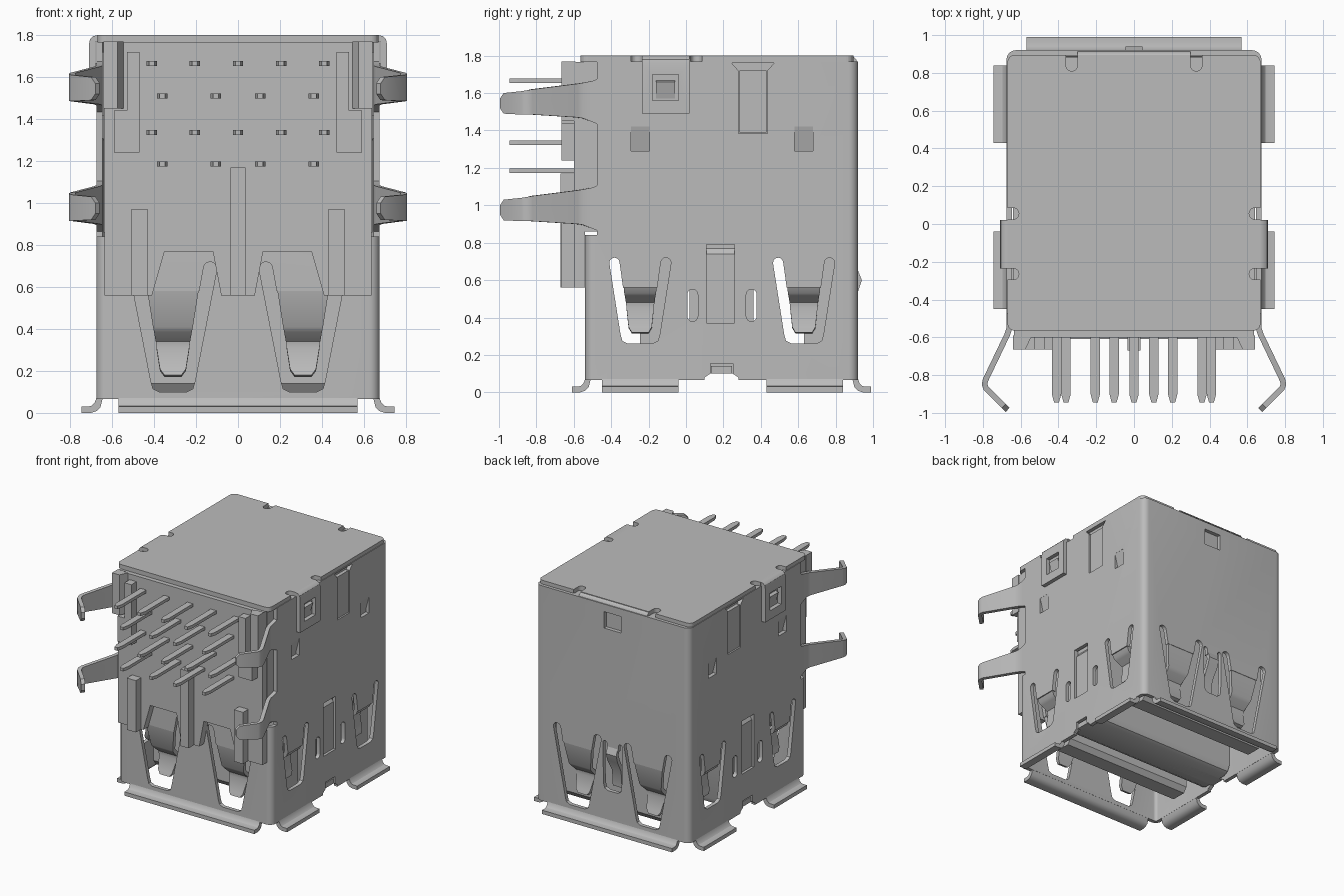
import bpy, bmesh, math
from mathutils import Vector

if "Cube" in bpy.data.objects:
    bpy.data.objects.remove(bpy.data.objects["Cube"])

grey = bpy.data.materials.new("metal_grey")
grey.diffuse_color = (0.5, 0.5, 0.5, 1)
grey.use_nodes = True
grey.node_tree.nodes["Principled BSDF"].inputs["Base Color"].default_value = grey.diffuse_color


def finish(name, bm, smooth=False):
    bmesh.ops.recalc_face_normals(bm, faces=bm.faces[:])
    me = bpy.data.meshes.new(name)
    bm.to_mesh(me)
    bm.free()
    me.materials.append(grey)
    ob = bpy.data.objects.new(name, me)
    bpy.context.collection.objects.link(ob)
    if smooth:
        shade(ob)
    return ob


def activate(ob):
    bpy.ops.object.select_all(action='DESELECT')
    ob.select_set(True)
    bpy.context.view_layer.objects.active = ob


def shade(ob):
    activate(ob)
    bpy.ops.object.shade_smooth_by_angle(angle=math.radians(32))


def prism(name, polys, axis, lo, hi, smooth=False):
    """Extrude outlines, drawn in the other two axes, from lo to hi."""
    place = {'x': lambda p, d: (d, p[0], p[1]),
             'y': lambda p, d: (p[0], d, p[1]),
             'z': lambda p, d: (p[0], p[1], d)}[axis]
    bm = bmesh.new()
    for pts in polys:
        a = [bm.verts.new(place(p, lo)) for p in pts]
        b = [bm.verts.new(place(p, hi)) for p in pts]
        bm.faces.new(a)
        bm.faces.new(b)
        for i in range(len(a)):
            j = (i + 1) % len(a)
            bm.faces.new((a[i], a[j], b[j], b[i]))
    return finish(name, bm, smooth)


def rect(x0, x1, y0, y1):
    return [(x0, y0), (x1, y0), (x1, y1), (x0, y1)]


def rounded(x0, x1, y0, y1, r, n=6):
    out = []
    for k, (cx, cy) in enumerate([(x1-r, y1-r), (x0+r, y1-r), (x0+r, y0+r), (x1-r, y0+r)]):
        for i in range(n + 1):
            t = (k + i / n) * math.pi / 2
            out.append((cx + r*math.cos(t), cy + r*math.sin(t)))
    return out


def box(name, x0, x1, y0, y1, z0, z1):
    return prism(name, [rect(x0, x1, y0, y1)], 'z', z0, z1)


def cut(ob, *cutters):
    activate(ob)
    for c in cutters:
        m = ob.modifiers.new("cut", 'BOOLEAN')
        m.operation, m.solver, m.object = 'DIFFERENCE', 'EXACT', c
        bpy.ops.object.modifier_apply(modifier=m.name)
        bpy.data.objects.remove(c)


def ribbon(name, rows, thick, place):
    """Bent sheet: rows of (a, b, lo, hi), path in a,b and width lo..hi."""
    bm = bmesh.new()
    P = [Vector(r[:2]) for r in rows]
    rings = []
    for i, (a, b, lo, hi) in enumerate(rows):
        t = (P[min(i+1, len(P)-1)] - P[max(i-1, 0)]).normalized()
        n = Vector((-t.y, t.x)) * thick
        q = P[i] + n
        rings.append([bm.verts.new(place(*c)) for c in
                      ((a, b, lo), (a, b, hi), (q.x, q.y, hi), (q.x, q.y, lo))])
    bm.faces.new(rings[0])
    bm.faces.new(rings[-1])
    for r, s in zip(rings, rings[1:]):
        for i in range(4):
            j = (i + 1) % 4
            bm.faces.new((r[i], r[j], s[j], s[i]))
    return finish(name, bm, True)


def u_slot(c, top, bot, arm, hinge, z0, z1):
    """Slot around a spring finger: two round-topped arms joined below."""
    r = arm / 2
    half = [(bot - 0.04, z0), (bot - 0.01, z0 + 0.015), (bot, z0 + 0.05)]
    half += [(top - r + r*math.cos(t), z1 - r + r*math.sin(t))
             for t in [i * math.pi / 6 for i in range(7)]]
    half.append((top - arm - (top - bot) * (z1 - r - hinge) / (z1 - r - z0), hinge))
    return [(c + u, z) for u, z in half] + [(c - u, z) for u, z in reversed(half)]


# Sheet metal shell walls
X, YF, YB, T = 0.675, -0.54, 0.92, 0.03
shell = prism("shell", [rounded(-X, X, YF, YB, 0.05)], 'z', 0.065, 1.77)
FX, SY = (-0.31, 0.31), (-0.245, 0.63)
cut(shell,
    prism("hollow", [rounded(-X+T, X-T, YF+T, YB-T, 0.025)], 'z', 0, 2),
    box("rear_opening", -1, 1, -1, -0.475, 0.84, 2),
    prism("side_cuts",
          [u_slot(c, 0.165, 0.105, 0.055, 0.56, 0.26, 0.72) for c in SY]
          + [rect(0.11, 0.26, 0.37, 0.79)]
          + [rounded(c-0.028, c+0.028, 0.38, 0.55, 0.027) for c in (0.035, 0.35)]
          + [[(c-0.05, 1.29), (c+0.05, 1.29), (c+0.05, 1.42), (c-0.05, 1.42)] for c in SY]
          + [[(0.28, 1.385), (0.435, 1.385), (0.435, 1.72), (0.47, 1.76), (0.245, 1.76), (0.28, 1.72)]]
          + [[(0.10, 0.0), (0.28, 0.0), (0.28, 0.08), (0.25, 0.10), (0.25, 0.155),
              (0.13, 0.155), (0.13, 0.10), (0.10, 0.08)]], 'x', -1, 1),
    prism("finger_cuts", [u_slot(c, 0.21, 0.105, 0.065, 0.58, 0.10, 0.72) for c in FX], 'y', -1, 1.2),
    prism("back_cuts", [u_slot(0, 0.085, 0.08, 0.035, 0.63, 0.30, 0.69),
                        rect(-0.075, 0.075, 1.58, 1.71)], 'y', 0.7, 1.2))
shade(shell)

# Spring fingers, bent inward; path is (depth, height)
front_path = [(0, 0.60, 0.125), (0.03, 0.41, 0.095), (0.05, 0.385, 0.09),
              (0.10, 0.34, 0.082), (0.105, 0.31, 0.078), (0.07, 0.21, 0.062), (0.06, 0.18, 0.04)]
side_path = [(0, 0.58, 0.09), (0.02, 0.53, 0.085), (0.04, 0.515, 0.082), (0.09, 0.48, 0.076),
             (0.095, 0.45, 0.073), (0.07, 0.35, 0.062), (0.065, 0.32, 0.045)]
for c in FX:
    rows = [(d, z, c - w, c + w) for d, z, w in front_path]
    ribbon("front_finger", rows, T, lambda d, z, w: (w, YF + d, z))
    ribbon("back_finger", rows, T, lambda d, z, w: (w, YB - d, z))
for s in (-1, 1):
    for c in SY:
        ribbon("side_finger", [(d, z, c - w, c + w) for d, z, w in side_path], T,
               lambda d, z, w: (s * (X - d), w, z))
ribbon("back_latch", [(0, 0.65, -0.045, 0.045), (-0.02, 0.6, -0.045, 0.045), (0.0, 0.54, -0.045, 0.045),
                      (0.05, 0.45, -0.04, 0.04), (0.06, 0.32, -0.04, 0.04)], T,
       lambda d, z, w: (w, YB - d, z))

# Flared lips round the mouth; profile is (outward, height)
lip = [(0, 0.07), (0.008, 0.048), (0.022, 0.034), (0.04, 0.03), (0.07, 0.03),
       (0.07, 0), (0.025, 0), (0, 0.008), (-0.02, 0.028), (-0.03, 0.07)]
prism("front_lip", [[(YF - d, z) for d, z in lip]], 'x', -0.57, 0.57, True)
prism("back_lip", [[(YB + d, z) for d, z in lip]], 'x', -0.57, 0.57, True)
for s in (-1, 1):
    for y0, y1 in ((-0.45, -0.04), (0.43, 0.84)):
        prism("side_lip", [[(s * (X + d), z) for d, z in lip]], 'y', y0, y1, True)

# Top cover with relief notches, and its rear fold
cover = prism("top_cover", [rounded(-0.67, 0.67, -0.565, 0.895, 0.04)], 'z', 1.765, 1.8)
notches = [rounded(s*0.33-0.03, s*0.33+0.03, 0.81, 1.0, 0.029) for s in (-1, 1)]
for s in (-1, 1):
    for y in (0.055, -0.265):
        notches.append(rounded(s*0.69-0.08, s*0.69+0.08, y-0.03, y+0.03, 0.029))
cut(cover, prism("notches", notches, 'z', 1.7, 1.9))
prism("back_fold", [[(0.88, 1.8), (0.895, 1.795), (0.91, 1.78), (0.915, 1.76), (0.88, 1.76)]],
      'x', -0.30, 0.30, True)

# Folded tabs, locking nubs, panels and slot backing on both sides
tab = [(0.63, 1.8), (0.67, 1.8), (0.69, 1.795), (0.705, 1.78), (0.71, 1.755),
       (0.71, 1.49), (0.678, 1.49), (0.678, 1.77), (0.63, 1.77)]
for s in (-1, 1):
    t = prism("side_tab", [[(s*x, z) for x, z in tab]], 'y', -0.235, 0.02)
    cut(t, prism("tab_window", [rect(-0.18, -0.04, 1.56, 1.70)], 'x', -1, 1))
    shade(t)
    prism("lock_nub", [[(s*0.66, 1.57), (s*0.675, 1.57), (s*0.70, 1.66), (s*0.66, 1.67)]],
          'y', -0.16, -0.06)
    box("side_panel", *sorted((s*0.64, s*0.668)), 0.285, 0.43, 1.39, 1.72)
    prism("slot_ramp", [[(s*0.655, 0.37), (s*0.655, 0.74), (s*0.62, 0.79), (s*0.62, 0.37)]],
          'y', 0.11, 0.26)
    for c in SY:
        prism("dimple", [[(s*0.674, 1.42), (s*0.63, 1.42), (s*0.63, 1.29), (s*0.64, 1.29)]],
              'y', c - 0.05, c + 0.05)

# Board legs: path in x,y with height range
for s in (-1, 1):
    for h in (0, 0.57):
        leg = [(0.675, -0.44, 0.85, 1.12), (0.675, -0.50, 0.875, 1.095), (0.675, -0.55, 0.895, 1.085),
               (0.685, -0.58, 0.90, 1.08), (0.80, -0.82, 0.915, 1.05), (0.806, -0.85, 0.915, 1.045),
               (0.795, -0.88, 0.915, 1.04), (0.70, -0.975, 0.92, 1.03), (0.68, -0.995, 0.95, 1.0)]
        ribbon("board_leg", [(x, y, a + h, b + h) for x, y, a, b in leg], -T,
               lambda x, y, z: (s * x, y, z))

# Plastic housing: face plate with notches, and inner block
half = [(0.08, 0.56), (0.12, 0.77), (0.35, 0.77), (0.41, 0.56), (0.635, 0.56), (0.635, 1.765)]
prism("housing_face", [half + [(-x, z) for x, z in reversed(half)]], 'y', -0.60, -0.541)
box("housing_block", -0.64, 0.64, -0.55, 0.885, 0.86, 1.766)

# Ribs on the housing face
box("centre_rib", -0.035, 0.035, -0.67, -0.59, 0.56, 1.17)
for s in (-1, 1):
    for x0, x1, z0, z1 in ((0.43, 0.51, 0.56, 0.97), (0.47, 0.53, 1.24, 1.72),
                           (0.53, 0.59, 1.24, 1.44), (0.575, 0.64, 1.45, 1.77)):
        box("face_rib", *sorted((s*x0, s*x1)), -0.665, -0.59, z0, z1)
    prism("corner_ramp", [[(s*0.575, -0.665), (s*0.545, -0.60), (s*0.575, -0.60)]], 'z', 1.45, 1.77)

# Contact pins with tapered tips
for z, xs in ((1.665, (-0.41, -0.205, 0, 0.205, 0.41)), (1.51, (-0.36, -0.105, 0.105, 0.36)),
              (1.335, (-0.41, -0.205, 0, 0.205, 0.41)), (1.185, (-0.36, -0.105, 0.105, 0.36))):
    prism("contact_pins", [[(x-0.025, -0.58), (x-0.025, -0.90), (x-0.013, -0.945),
                            (x+0.013, -0.945), (x+0.025, -0.90), (x+0.025, -0.58)] for x in xs],
          'z', z - 0.012, z + 0.012)

# Socket tongues and the divider between the two sockets
for c in SY:
    prism("socket_tongue", [[(c, 0.88), (c, 0.14), (c+0.03, 0.10), (c+0.15, 0.10),
                             (c+0.18, 0.14), (c+0.18, 0.88)]], 'x', -0.57, 0.57)
prism("divider", [[(0.02, 0.88), (0.02, 0.16), (0.04, 0.12), (0.08, 0.10), (0.30, 0.10),
                   (0.34, 0.12), (0.36, 0.16), (0.36, 0.88)]], 'x', -0.635, 0.635, True)
box("divider_tab", -0.665, 0.665, 0.135, 0.245, 0.10, 0.14)
